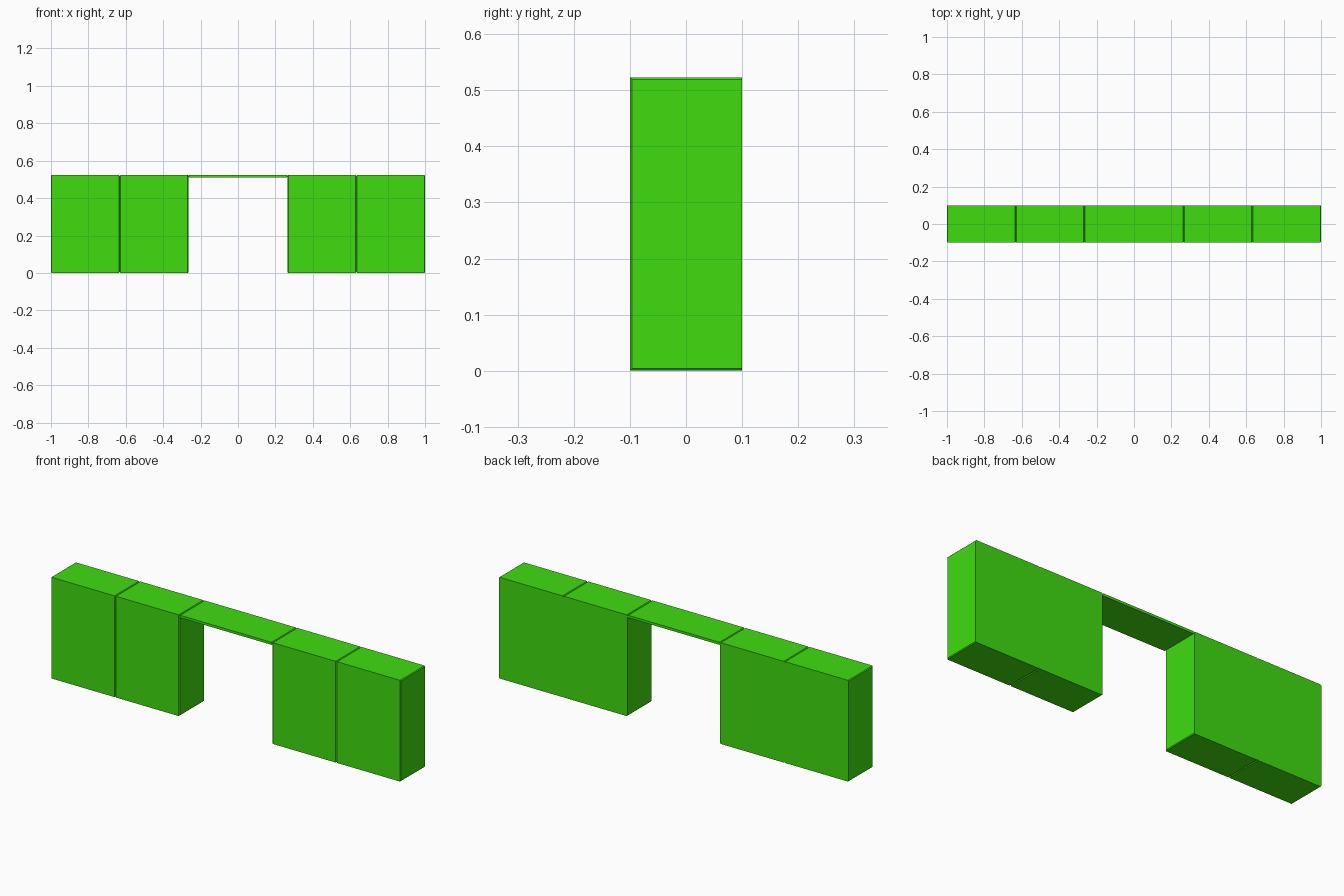
import bpy, bmesh

if "Cube" in bpy.data.objects:
    bpy.data.objects.remove(bpy.data.objects["Cube"])

H, D = 0.523, 0.1      # height, half depth
INNER, MID, OUTER = 0.265, 0.632, 1.0

mat = bpy.data.materials.new("green")
mat.diffuse_color = (0.05, 0.72, 0.005, 1)
mat.use_nodes = True
mat.node_tree.nodes["Principled BSDF"].inputs["Base Color"].default_value = mat.diffuse_color


def unit(name, x0, x1, z0, z1, chamfer):
    """Box with thin chamfers around its side ends; the back stays flush."""
    bm = bmesh.new()
    bmesh.ops.create_cube(bm, size=1)
    for v in bm.verts:
        v.co.x = x1 if v.co.x > 0 else x0
        v.co.y = D if v.co.y > 0 else -D
        v.co.z = z1 if v.co.z > 0 else z0
    edges = []
    for e in bm.edges:
        a, b = (v.co for v in e.verts)
        side = abs(a.x - b.x) < 1e-6
        back = a.y > 0 and b.y > 0
        if side and not back:
            edges.append(e)
    bmesh.ops.bevel(bm, geom=edges, offset=chamfer, segments=1,
                    profile=0.5, affect='EDGES')
    me = bpy.data.meshes.new(name)
    bm.to_mesh(me)
    bm.free()
    me.materials.append(mat)
    ob = bpy.data.objects.new(name, me)
    bpy.context.collection.objects.link(ob)


# Two cupboards on each side
for side, s in (("left", -1), ("right", 1)):
    for part, a, b in (("inner", INNER, MID), ("outer", MID, OUTER)):
        x0, x1 = sorted((s * a, s * b))
        unit(f"{side}_{part}_cupboard", x0, x1, 0, H, 0.004)

# Thin bridging shelf between them
unit("bridge_shelf", -INNER, INNER, 0.51, H, 0.004)
